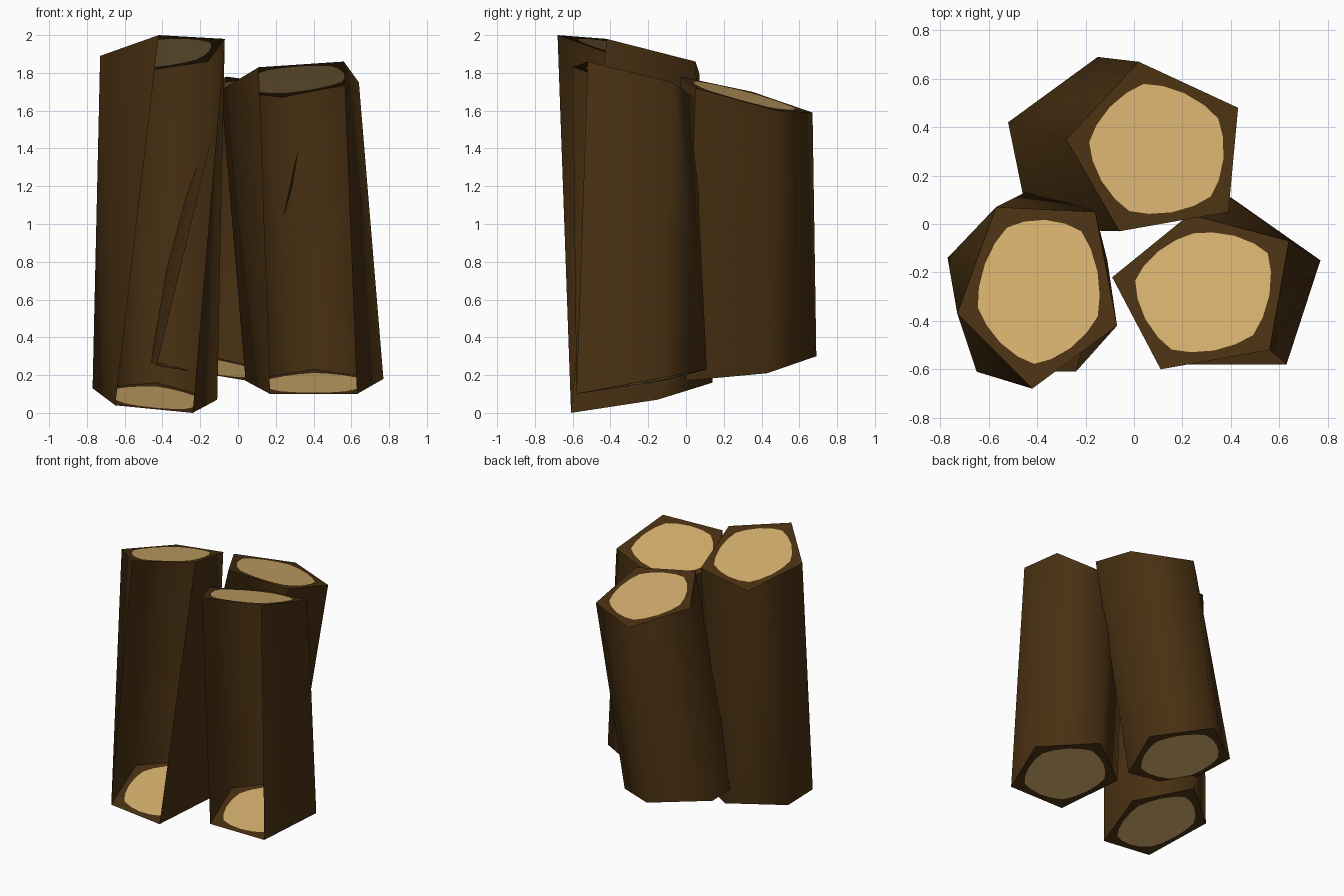
import bpy, bmesh, math
from mathutils import Vector

if "Cube" in bpy.data.objects:
    bpy.data.objects.remove(bpy.data.objects["Cube"])


def material(name, rgb):
    m = bpy.data.materials.new(name)
    m.diffuse_color = (*rgb, 1)
    m.use_nodes = True
    m.node_tree.nodes["Principled BSDF"].inputs["Base Color"].default_value = m.diffuse_color
    return m


BARK = material("dark_bark", (0.066, 0.030, 0.006))
WOOD = material("cut_wood", (0.65, 0.42, 0.15))
STEPS = 4  # cut-wood outline points per log side


def cap(bm, ring):
    """Bark rim around a rounded patch of cut wood."""
    n = len(ring)
    c = sum((v.co for v in ring), Vector()) / n
    patch = []
    for i in range(n):
        for s in range(STEPS):
            t = s / STEPS
            p = ring[i].co.lerp(ring[(i + 1) % n].co, t)
            k = 0.75 + 0.12 * math.sin(math.pi * t)
            patch.append(bm.verts.new(c + (p - c) * k))
    m = len(patch)
    for i in range(n):
        for s in range(STEPS):
            a, b = patch[i * STEPS + s], patch[(i * STEPS + s + 1) % m]
            outer = ring[i] if s < STEPS // 2 else ring[(i + 1) % n]
            bm.faces.new((outer, a, b))
        mid = patch[i * STEPS + STEPS // 2]
        bm.faces.new((ring[i], ring[(i + 1) % n], mid))
    bm.faces.new(patch).material_index = 1


def log(name, bottom, top):
    """Five-sided twisted log; the first side is left open."""
    bm = bmesh.new()
    lo = [bm.verts.new(p) for p in bottom]
    hi = [bm.verts.new(p) for p in top]
    n = len(lo)
    # bark walls, each folded outward along its diagonal
    for i in range(1, n):
        a, b, c, d = lo[i], lo[(i + 1) % n], hi[(i + 1) % n], hi[i]
        normal = (b.co - a.co).cross(c.co - a.co)
        if (d.co - a.co).dot(normal) <= 0:
            tris = ((a, b, c), (a, c, d))
        else:
            tris = ((a, b, d), (b, c, d))
        for t in tris:
            bm.faces.new(t).smooth = True
    # cut ends
    cap(bm, hi)
    cap(bm, lo[::-1])
    bmesh.ops.recalc_face_normals(bm, faces=bm.faces[:])
    for ring in (lo, hi):
        for i in range(n):
            e = bm.edges.get((ring[i], ring[(i + 1) % n]))
            if e:
                e.smooth = False
    me = bpy.data.meshes.new(name)
    bm.to_mesh(me)
    bm.free()
    me.materials.append(BARK)
    me.materials.append(WOOD)
    ob = bpy.data.objects.new(name, me)
    bpy.context.collection.objects.link(ob)


# corners run counter-clockwise, starting with the open front side
log("left_log",
    [(-.65, -.61, .04), (-.24, -.61, 0), (-.11, -.15, .07), (-.43, .14, .16), (-.77, -.14, .13)],
    [(-.42, -.68, 2.0), (-.07, -.42, 1.98), (-.16, .05, 1.86), (-.57, .07, 1.80), (-.73, -.37, 1.89)])

log("right_log",
    [(.17, -.58, .10), (.63, -.58, .10), (.77, -.15, .18), (.40, .11, .23), (.04, -.13, .17)],
    [(.11, -.60, 1.83), (.56, -.52, 1.86), (.64, -.07, 1.75), (.23, .04, 1.67), (-.09, -.22, 1.71)])

log("back_log",
    [(-.43, -.02, .25), (.05, 0, .17), (.22, .43, .21), (-.15, .69, .30), (-.52, .42, .31)],
    [(-.06, -.03, 1.78), (.39, .05, 1.72), (.43, .48, 1.60), (.02, .67, 1.59), (-.28, .35, 1.70)])
